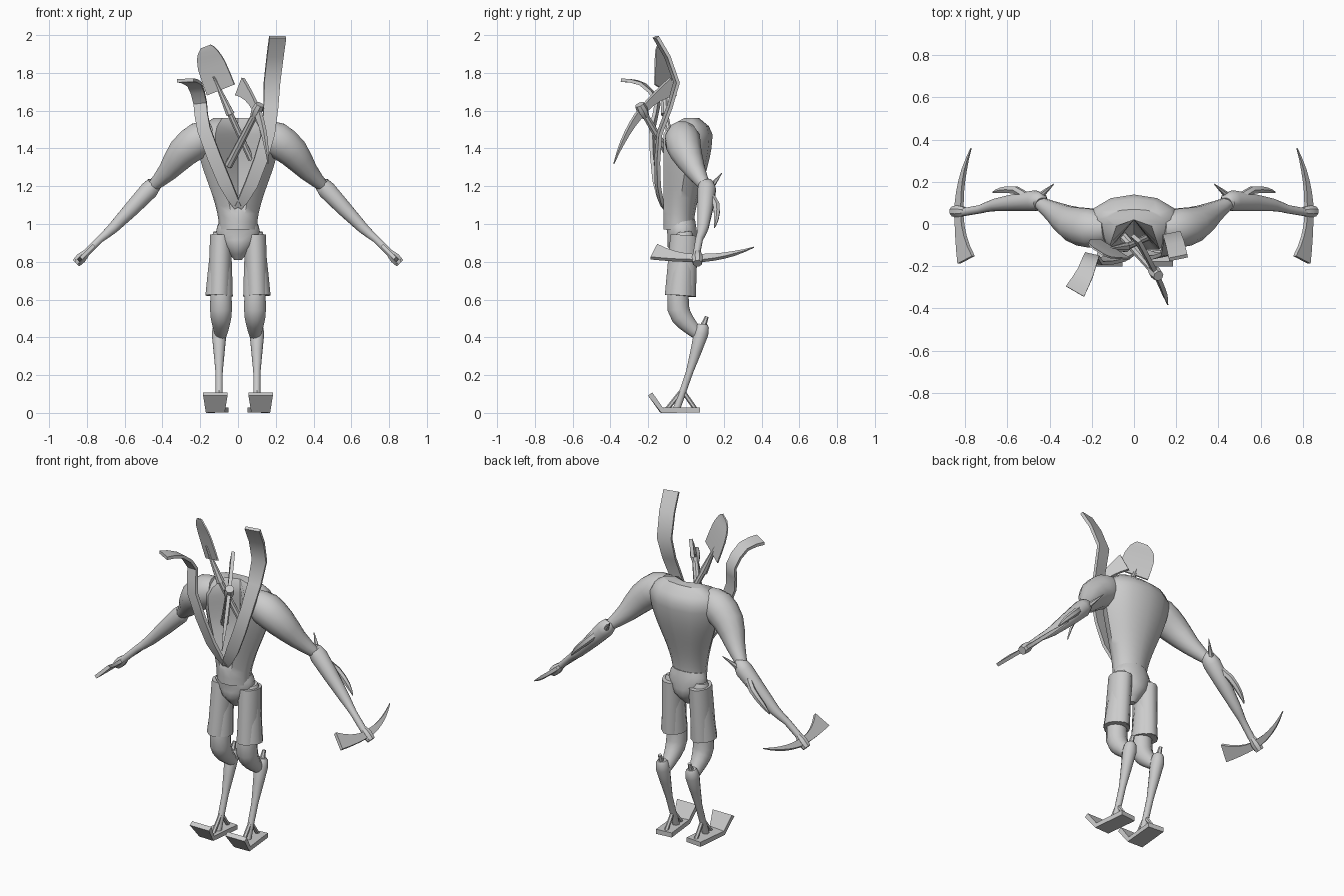
import bpy, bmesh
from math import cos, sin, pi, radians, sqrt
from mathutils import Vector

old_cube = bpy.data.objects.get("Cube")
if old_cube:
    bpy.data.objects.remove(old_cube, do_unlink=True)

SIDEWAYS, FORWARD = Vector((1, 0, 0)), Vector((0, 1, 0))
TONE = (.6, .6, .6, 1)
grey = bpy.data.materials.new("plain grey")
grey.use_nodes = True
grey.diffuse_color = TONE
grey.node_tree.nodes["Principled BSDF"].inputs["Base Color"].default_value = TONE


def loft(name, rings, mirror=False):
    """Skin a closed body through rings of equal length."""
    bm = bmesh.new()
    rows = [[bm.verts.new(point) for point in ring] for ring in rings]
    for lower, upper in zip(rows, rows[1:]):
        for i in range(len(lower)):
            bm.faces.new((lower[i - 1], lower[i], upper[i], upper[i - 1]))
    bm.faces.new(rows[0])
    bm.faces.new(rows[-1])
    bmesh.ops.recalc_face_normals(bm, faces=bm.faces)
    mesh = bpy.data.meshes.new(name)
    bm.to_mesh(mesh)
    bm.free()
    mesh.materials.append(grey)
    for face in mesh.polygons:
        face.use_smooth = True
    mesh.set_sharp_from_angle(angle=radians(40))
    body = bpy.data.objects.new(name, mesh)
    bpy.context.collection.objects.link(body)
    if mirror:
        body.modifiers.new("Mirror", 'MIRROR')


def refine(nodes, steps):
    """Round a path of (x, y, z, radius) nodes into a smooth one."""
    nodes = [Vector(node) for node in nodes]
    result = []
    for k in range(len(nodes) - 1):
        start, end = nodes[k], nodes[k + 1]
        leave = (end - nodes[max(k - 1, 0)]) / 2
        arrive = (nodes[min(k + 2, len(nodes) - 1)] - start) / 2
        for step in range(steps):
            t = step / steps
            ease = t * t * (3 - 2 * t)
            result.append(start.lerp(end, ease) + leave * t * (1 - t) ** 2
                          - arrive * t * t * (1 - t))
    return result + [nodes[-1]]


def tube(name, nodes, axis=SIDEWAYS, thick=None, sides=12, steps=2, mirror=False):
    """Sweep an oval, or a box with four sides, along the nodes.
    The node radius runs along the axis; thick limits the other way."""
    path = refine(nodes, steps)
    corner = sqrt(2) if sides == 4 else 1
    rings = []
    for k, node in enumerate(path):
        before, after = path[max(k - 1, 0)], path[min(k + 1, len(path) - 1)]
        along = (after - before).xyz.normalized()
        across = (axis - along * axis.dot(along)).normalized()
        normal = along.cross(across)
        radius = node.w * corner
        depth = min(thick * corner, radius) if thick else radius
        turns = [2 * pi * (i + .5) / sides for i in range(sides)]
        rings.append([node.xyz + across * radius * cos(a) + normal * depth * sin(a)
                      for a in turns])
    loft(name, rings, mirror)


def pick(name, centre, head, up, mirror=False):
    """Curved tool head: a point at one end, a flared blade at the other."""
    centre, head, up = Vector(centre), Vector(head).normalized(), Vector(up).normalized()
    nodes = []
    count = 10
    for i in range(count + 1):
        reach = -.23 + .53 * i / count
        width = .023 - .07 * reach if reach > 0 else .02 + .6 * reach ** 2
        spot = centre + head * reach - up * .9 * reach ** 2
        nodes.append((*spot, width))
    tube(name + "_head", nodes, up, thick=.01, sides=4, steps=1, mirror=mirror)
    bottom, top = centre - up * .04, centre + up * .04
    tube(name + "_collar", [(*bottom, .02), (*centre, .03), (*top, .025)], head,
         sides=8, mirror=mirror)


def torso_ring(t):
    """Back half is an arc; the front is hollowed into a deepening V."""
    rise = min(t / .85, 1)
    swell = rise * rise * (3 - 2 * rise)
    close = max(0, (t - .85) / .15) ** 2
    width = (.1 + .12 * swell) * (1 - .4 * close)
    back = (.04 + .1 * swell) * (1 - .5 * close)
    front = -.12 + .11 * close
    edge = (.03 + .09 * swell) * (1 - .3 * close)
    hollow = front + .02 if t < .2 else min(-.1 + .3 * (t - .2), .02)
    middle, half = (back + front) / 2, (back - front) / 2
    side = [(width * sin(a), middle + half * cos(a)) for a in (pi * i / 6 for i in range(5))]
    side += [(edge, front), (0, hollow if t > .2 else front)]
    z = .97 + .59 * t
    return [(x, y, z) for x, y in side] + [(-x, y, z) for x, y in side[-2:0:-1]]


# Body
loft("torso", [torso_ring(i / 14) for i in range(15)])
tube("pelvis", [(0, -.03, 1.01, .1), (0, -.02, .95, .12), (0, -.02, .88, .08), (0, -.02, .81, .02)],
     thick=.08, sides=16)

# Arms
tube("upper_arm", [(.13, -.02, 1.48, .07), (.2, -.02, 1.45, .095), (.29, 0, 1.38, .085),
                   (.37, .05, 1.28, .055), (.45, .1, 1.2, .03)], FORWARD, mirror=True)
tube("forearm", [(.44, .1, 1.22, .03), (.47, .11, 1.18, .05), (.66, .09, .98, .03),
                 (.73, .07, .92, .02), (.85, .05, .8, .02)], FORWARD, mirror=True)
tube("elbow_spike", [(.46, .12, 1.18, .02), (.38, .19, 1.27, .002)], FORWARD, sides=6, mirror=True)
tube("forearm_talon", [(.5, .12, 1.16, .02), (.56, .16, 1.1, .02), (.63, .16, 1.03, .015),
                       (.67, .15, .98, .003)], FORWARD, sides=6, mirror=True)
pick("hand_pick", centre=(.83, .06, .82), head=FORWARD, up=(1, 0, -1), mirror=True)

# Legs
tube("shorts_leg", [(.09, -.01, .96, .04), (.09, -.01, .9, .055), (.1, -.03, .62, .075)],
     thick=.085, mirror=True)
tube("shorts_fullness", [(.09, -.01, .94, .075), (.1, -.03, .62, .085)],
     FORWARD, thick=.06, mirror=True)
tube("thigh", [(.09, -.04, .68, .055), (.09, -.04, .55, .06), (.09, 0, .48, .05),
               (.09, .07, .41, .03)], mirror=True)
tube("shin", [(.1, .09, .47, .025), (.1, .08, .42, .04), (.1, .02, .22, .02),
              (.1, -.05, .02, .02)], mirror=True)
tube("hock_spike", [(.1, .08, .43, .02), (.1, .11, .51, .01)], sides=6, mirror=True)
for place, y in (("front", -.1), ("rear", .05)):
    tube(place + "_foot_strut", [(.1, -.02, .12, .012), (.1, y, .02, .012)], sides=6, mirror=True)
tube("foot_plate", [(.1, .07, .015, .05), (.12, -.13, .015, .05), (.12, -.19, .1, .065)],
     thick=.014, sides=4, steps=1, mirror=True)

# Long collar straps, each with its own bend
tube("left_strap", [(0, -.12, 1.09, .02), (.07, -.15, 1.21, .035), (.16, -.14, 1.48, .035),
                    (.18, -.05, 1.75, .043), (.21, -.16, 1.99, .045)],
     Vector((1, .2, 0)), thick=.009, sides=4)
tube("right_strap", [(0, -.12, 1.09, .02), (-.07, -.16, 1.22, .035), (-.18, -.18, 1.5, .035),
                     (-.2, -.15, 1.64, .035), (-.23, -.23, 1.74, .04), (-.28, -.32, 1.76, .05)],
     Vector((1, -.2, 0)), thick=.009, sides=4)

# Shovel carried in the chest
tube("shovel_blade", [(-.09, -.12, 1.71, .09), (-.14, -.12, 1.84, .085), (-.16, -.13, 1.91, .06),
                      (-.17, -.13, 1.94, .03)], Vector((.8, -.5, .3)), thick=.004, sides=4)
tube("shovel_socket", [(-.13, -.12, 1.78, .006), (-.04, -.11, 1.58, .024)], sides=8)
tube("shovel_shaft", [(-.04, -.11, 1.58, .017), (.07, -.06, 1.34, .017)], sides=8)

# Pick carried in the chest
pick("chest_pick", centre=(.1, -.23, 1.6), head=(.3, -.6, -.7), up=(.4, -.4, .8))
tube("chest_pick_handle", [(.1, -.23, 1.6, .018), (-.05, -.06, 1.31, .022)], sides=8)
